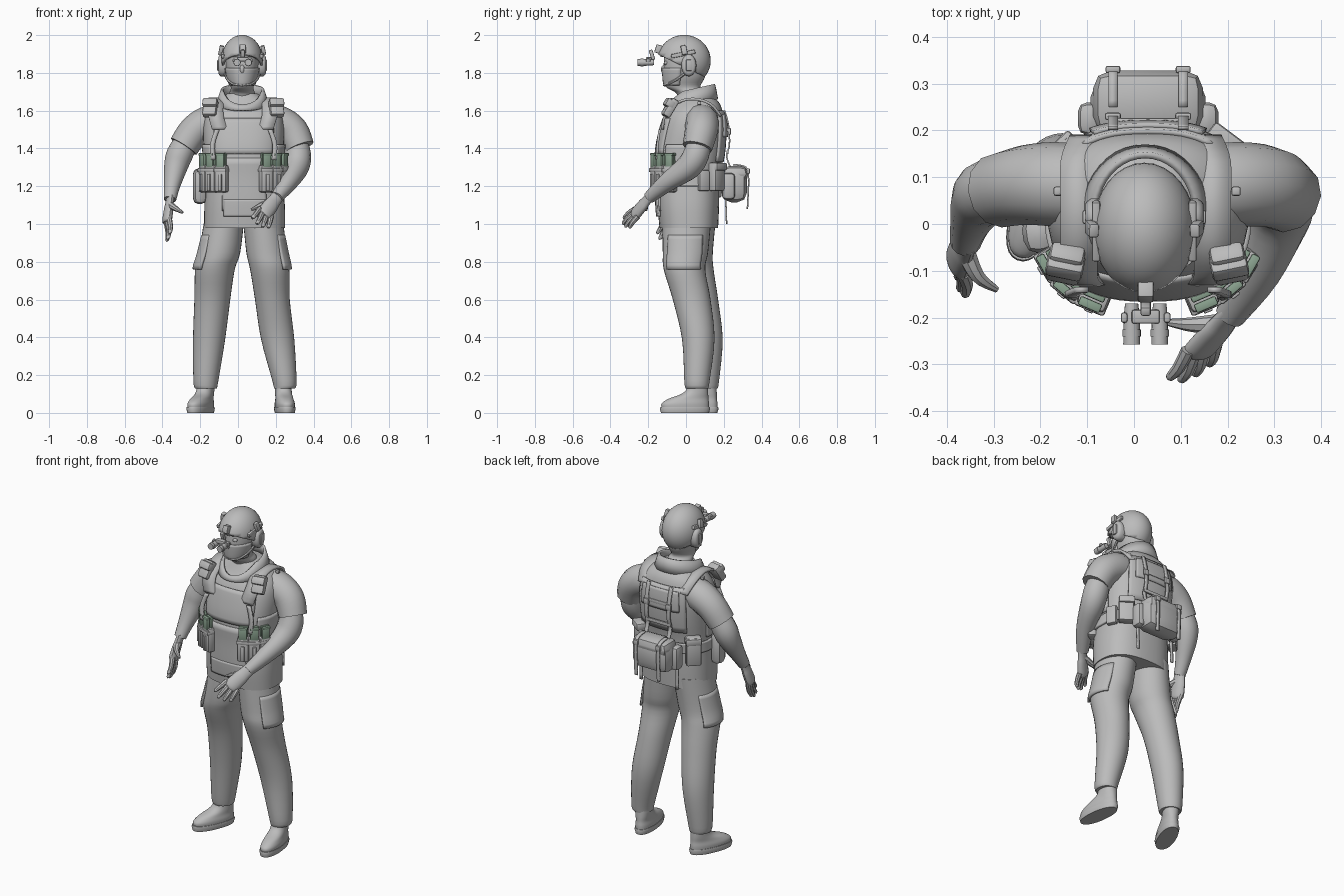
import bpy, bmesh, math
from mathutils import Vector, Matrix

if bpy.data.objects.get("Cube"):
    bpy.data.objects.remove(bpy.data.objects["Cube"], do_unlink=True)

def material(name, rgb):
    m = bpy.data.materials.new(name)
    m.use_nodes = True
    m.diffuse_color = (*rgb, 1)
    shader = next(n for n in m.node_tree.nodes if n.type == 'BSDF_PRINCIPLED')
    shader.inputs["Base Color"].default_value = (*rgb, 1)
    return m

GREY = material("plain grey", (0.5, 0.5, 0.5))
GREEN = material("magazine green", (0.26, 0.37, 0.28))

def finish(name, bm, mat=GREY, thick=0):
    bmesh.ops.recalc_face_normals(bm, faces=bm.faces[:])
    for f in bm.faces:
        f.smooth = True
    for e in bm.edges:
        e.smooth = len(e.link_faces) < 2 or e.calc_face_angle(0) < math.radians(42)
    me = bpy.data.meshes.new(name)
    bm.to_mesh(me)
    bm.free()
    me.materials.append(mat)
    ob = bpy.data.objects.new(name, me)
    bpy.context.scene.collection.objects.link(ob)
    if thick:
        mod = ob.modifiers.new("thickness", 'SOLIDIFY')
        mod.thickness, mod.offset = thick, 0
    return ob

def dense(rows, k=4):
    """Smooth curve through rows of numbers."""
    out = []
    for i in range(len(rows) - 1):
        quad = (rows[max(i - 1, 0)], rows[i], rows[i + 1], rows[min(i + 2, len(rows) - 1)])
        for t in (j / k for j in range(k)):
            out.append([0.5 * (2 * b + (c - a) * t + (2 * a - 5 * b + 4 * c - d) * t * t
                               + (3 * b - a - 3 * c + d) * t ** 3) for a, b, c, d in zip(*quad)])
    return out + [list(rows[-1])]

def skin(name, rings, closed=True, thick=0):
    bm = bmesh.new()
    vs = [[bm.verts.new(p) for p in r] for r in rings]
    n = len(rings[0])
    for a, b in zip(vs, vs[1:]):
        for i in range(n if closed else n - 1):
            bm.faces.new((a[i], a[(i + 1) % n], b[(i + 1) % n], b[i]))
    if closed and not thick:
        bm.faces.new(vs[0])
        bm.faces.new(vs[-1])
    return finish(name, bm, GREY, thick)

def on_ring(row, a, off=0, e=1.0):
    """Point on a level ring (z, cx, cy, rx, ry); angle 0 is the front."""
    z, cx, cy, rx, ry = row
    s, c = (math.copysign(abs(v) ** e, v) for v in (math.sin(a), math.cos(a)))
    return Vector((cx + (rx + off) * s, cy - (ry + off) * c, z))

def loft(name, rows, e=1.0, n=32):
    return skin(name, [[on_ring(r, math.tau * i / n, 0, e) for i in range(n)] for r in rows])

def row_at(rows, z):
    rows = sorted(rows)
    a, b = next((p for p in zip(rows, rows[1:]) if p[0][0] <= z <= p[1][0]), rows[-2:])
    return [p + (q - p) * (z - a[0]) / (b[0] - a[0]) for p, q in zip(a, b)]

def patch(name, rows, a0, a1, z0, z1, low=.008, high=.008, e=1.0, thick=.012):
    """Thin panel that follows a lofted body; angles in degrees."""
    rings = []
    for t in (j / 8 for j in range(9)):
        r = row_at(rows, z0 + (z1 - z0) * t)
        rings.append([on_ring(r, math.radians(a0 + (a1 - a0) * i / 14), low + (high - low) * t, e) for i in range(15)])
    skin(name, rings, False, thick)

def tube(name, pts, n=14, k=4, flat=1.0, normal=Vector((0, 1, 0))):
    """Round limb through (x, y, z, radius) points, optionally flattened."""
    rows = dense(pts, k)
    c, rings = [Vector(r[:3]) for r in rows], []
    for i, r in enumerate(rows):
        t = (c[min(i + 1, len(c) - 1)] - c[max(i - 1, 0)]).normalized()
        u = t.cross(Vector((0, 1, 0)) if abs(t.y) < .9 else Vector((0, 0, 1))).normalized()
        ds = [(u * math.cos(math.tau * s / n) + t.cross(u) * math.sin(math.tau * s / n)) * r[3] for s in range(n)]
        rings.append([c[i] + d - normal * d.dot(normal) * (1 - flat) for d in ds])
    skin(name, rings)

def box(name, loc, size, rot=(0, 0, 0), bevel=.005, mat=GREY):
    bm = bmesh.new()
    bmesh.ops.create_cube(bm, size=1, matrix=Matrix.Diagonal((*size, 1)))
    bmesh.ops.bevel(bm, geom=bm.edges[:], offset=bevel, segments=2, affect='EDGES', profile=.5)
    ob = finish(name, bm, mat)
    ob.location, ob.rotation_euler = loc, rot

def ribbon(name, path, width, thick=.012):
    half = Vector((width / 2, 0, 0))
    skin(name, [[Vector(p) - half, Vector(p) + half] for p in dense(path)], False, thick)

def ball(name, loc, scale, cut=None):
    bm = bmesh.new()
    place_at = Matrix.Translation(loc) @ Matrix.Diagonal((*scale, 1))
    bmesh.ops.create_uvsphere(bm, u_segments=32, v_segments=20, radius=1, matrix=place_at)
    if cut:
        geom = bm.verts[:] + bm.edges[:] + bm.faces[:]
        bmesh.ops.bisect_plane(bm, geom=geom, plane_co=cut[0], plane_no=cut[1], clear_inner=True)
    finish(name, bm, GREY, .012 if cut else 0)

# Torso: jacket and vest body
SQ = .8
torso = dense([(.98, .035, .015, .215, .155), (1.1, .035, .012, .213, .163), (1.25, .03, .012, .203, .165),
               (1.38, .03, .02, .21, .178), (1.5, .03, .035, .215, .17), (1.58, .03, .045, .2, .152),
               (1.64, .025, .055, .155, .122), (1.69, .022, .045, .08, .085)])
loft("torso", torso, SQ, 40)
for name, a0, a1, z0, z1, off in (
        ("chest_panel", -42, 42, 1.37, 1.56, .002), ("belly_panel", -28, 28, 1.07, 1.35, .001),
        ("lower_pocket", -25, 25, 1.04, 1.13, .006), ("back_panel", 140, 220, 1.33, 1.6, .004),
        ("back_plate", 152, 208, 1.46, 1.58, .012), ("belt", 68, 292, 1.2, 1.26, .01),
        ("side_band", 50, 100, 1.28, 1.42, .003), ("side_band", -100, -50, 1.28, 1.42, .003)):
    patch(name, torso, a0, a1, z0, z1, off, off, SQ)

def place(name, deg, z, size, out, bevel=.008, mat=GREY):
    """Box standing on the torso surface and facing outward."""
    r, a = row_at(torso, z), math.radians(deg)
    turn = math.atan2(math.sin(a) / r[3], math.cos(a) / r[4])
    p = on_ring(r, a, 0, SQ) + Vector((math.sin(turn), -math.cos(turn), 0)) * out
    box(name, p, size, (0, 0, turn), bevel, mat)

# Magazine pouches wrapped round both sides of the belly
for a in (-64, -45, -27, 27, 45, 64):
    place("magazine_pouch", a, 1.24, (.066, .05, .145), .02, .012)
    place("pouch_lip", a, 1.285, (.07, .055, .022), .021, .006)
    place("pouch_tab", a, 1.22, (.02, .012, .09), .048, .003)
    for out in (.008, .032):
        place("magazine", a, 1.335, (.046, .017, .07), out, .004, GREEN)
        place("magazine_cap", a, 1.368, (.05, .02, .014), out, .004, GREEN)

# Hip pouches
for a, z, h in ((-130, 1.225, .17), (138, 1.25, .15)):
    place("rear_pouch", a, z, (.085, .05, h), .025, .01)
    place("rear_pouch_flap", a, z + h * .36, (.09, .056, .04), .027)
place("round_pouch", -84, 1.2, (.085, .07, .19), .03, .03)
place("left_hip_pouch", 112, 1.23, (.06, .03, .11), .015)

# Shoulder straps, front pouches, back webbing and pack
for s in (-1, 1):
    x = .025 + s * .142
    ribbon("shoulder_strap", [(x - s * .02, -.125, 1.5), (x, -.11, 1.575), (x, -.05, 1.64), (x, .04, 1.662),
                              (x, .13, 1.635), (x - s * .02, .185, 1.57)], .08, .014)
    x = .028 + s * .175
    box("shoulder_pouch", (x, -.085, 1.615), (.075, .045, .105), (-.55, 0, s * .2), .012)
    box("shoulder_pouch_flap", (x, -.088, 1.638), (.08, .05, .045), (-.55, 0, s * .2), .01)
    box("strap_buckle", (x + s * .015, .07, 1.64), (.02, .02, .02))
    ribbon("side_strap", [(.03 + s * .14, -.14, 1.5), (.03 + s * .165, -.15, 1.42), (.03 + s * .16, -.155, 1.34)], .025)
    x = .03 + s * .075
    ribbon("pack_strap", [(x, .205, 1.6), (x, .225, 1.52), (x, .23, 1.42), (x, .215, 1.36), (x, .235, 1.3)], .022, .008)
    box("strap_clip", (x, .23, 1.49), (.034, .016, .035))
    ribbon("pack_front_strap", [(x, .25, 1.315), (x, .317, 1.3), (x, .331, 1.24), (x, .328, 1.14), (x, .325, 1.08)], .02, .008)
    box("pack_clip", (x, .33, 1.28), (.032, .016, .03))
    ribbon("hanging_strap", [(.03 + s * .12, .21, 1.14), (.03 + s * .12, .215, 1.0)], .018, .008)
    box("pack_side", (.03 + s * .125, .225, 1.2), (.05, .07, .14), bevel=.02)
    box("back_webbing", (.03, .22, 1.44 + s * .06), (.17, .012, .02), bevel=.003)
box("pack", (.03, .255, 1.21), (.245, .135, .19), bevel=.05)
box("pack_flap", (.03, .26, 1.265), (.235, .135, .085), bevel=.038)

# Collar, higher at the sides and back
collar = []
for t, rx, ry in ((0, .135, .14), (.5, .122, .133), (1, .108, .124)):
    collar.append([])
    for a in (math.tau * i / 40 for i in range(40)):
        back = (1 - math.cos(a)) / 2
        z = 1.60 + .06 * back + t * (.03 + .05 * min(1, 3 * back))
        collar[-1].append(on_ring((z, .024, .023, rx, ry), a))
skin("collar", collar, thick=.014)

# Head, mask and helmet
hx = .022
head = dense([(1.62, hx, .035, .07, .075), (1.69, hx, .025, .068, .075), (1.725, hx, -.015, .06, .09),
              (1.78, hx, -.008, .078, .109), (1.85, hx, -.005, .087, .113), (1.93, hx, -.005, .08, .105)])
loft("head", head)
patch("mask", head, -80, 80, 1.735, 1.825, .002, .003)
ball("nose", (hx, -.115, 1.818), (.014, .018, .024))
ball("helmet", (hx, -.01, 1.865), (.104, .135, .13), ((hx, 0, 1.828), (0, .43, .9)))
patch("brow_band", head, -70, 70, 1.885, 1.91, .014, .018)
gx = hx + .003
for s in (-1, 1):
    ball("eye", (hx + s * .032, -.105, 1.853), (.014, .012, .011))
    x = hx + s * .1
    tube("ear_cup", [(x - s * .02, .015, 1.84, .058), (x + s * .014, .015, 1.84, .058), (x + s * .026, .015, 1.84, .042)], 20, 2, .68)
    box("ear_cup_plate", (x + s * .026, .015, 1.84), (.012, .03, .06))
    box("helmet_rail", (x + s * .003, -.015, 1.9), (.018, .13, .022), (.2, 0, 0))
    box("rail_clamp", (x + s * .012, -.01, 1.92), (.022, .03, .05), (.2, s * -.2, 0))
    tube("chin_strap", [(x - s * .008, .0, 1.8, .007), (hx + s * .078, -.05, 1.765, .007),
                        (hx + s * .045, -.1, 1.74, .007), (hx, -.115, 1.735, .007)], 6)
    # Night goggles
    x = gx + s * .03
    tube("goggle_tube", [(x, -.17, 1.855, .014), (x, -.2, 1.855, .017), (x, -.257, 1.855, .018)], 16, 2)
    tube("goggle_ring", [(x, -.225, 1.855, .02), (x, -.24, 1.855, .02)], 16, 1)
    box("goggle_knob", (x + s * .016, -.2, 1.866), (.014, .022, .018))
box("goggle_bridge", (gx, -.198, 1.872), (.06, .03, .022))
box("goggle_arm", (gx, -.18, 1.895), (.022, .02, .055), (.3, 0, 0))
box("helmet_mount", (gx, -.143, 1.925), (.034, .04, .045), (-.3, 0, 0))

# Arms: sleeve, forearm and hand
tube("right_sleeve", [(-.1, .08, 1.55, .088), (-.17, .085, 1.53, .09), (-.235, .083, 1.485, .085), (-.288, .072, 1.41, .08)], 12)
tube("right_forearm", [(-.26, .08, 1.46, .06), (-.308, .07, 1.37, .07), (-.33, .05, 1.3, .062), (-.35, .0, 1.2, .043),
                       (-.36, -.04, 1.13, .033)])
tube("left_sleeve", [(.15, .08, 1.55, .088), (.22, .085, 1.535, .09), (.287, .08, 1.488, .087), (.325, .06, 1.405, .08)], 12)
tube("left_forearm", [(.3, .07, 1.45, .06), (.316, .055, 1.37, .07), (.308, .01, 1.3, .067), (.265, -.1, 1.22, .05),
                      (.205, -.195, 1.14, .033)])

def hand(side, wrist, knuckles, tips, thumb):
    w, ks, ts = Vector(wrist), [Vector(p) for p in knuckles], [Vector(p) for p in tips]
    mid = sum(ks, Vector()) / 4
    normal = (ks[0] - w).cross(ks[3] - w).normalized()
    palm = [(*w.lerp(mid, t), r) for t, r in ((-.15, .034), (.2, .036), (.5, .041), (1, .042), (1.14, .032))]
    tube(side + "_palm", palm, flat=.58, normal=normal)
    for k, t in zip(ks, ts):
        bend = k.lerp(t, .55) + (t - k).length * .06 * normal
        tube(side + "_finger", [(*k, .015), (*bend, .0135), (*k.lerp(t, .95), .01), (*t, .005)], 8, 2)
    pts = [w.lerp(mid, .25)] + [Vector(p) for p in thumb]
    tube(side + "_thumb", [(*p, r) for p, r in zip(pts, (.022, .016, .007))], 8)

hand("left", (.205, -.195, 1.14), [(.115, -.27, 1.08), (.13, -.272, 1.06), (.15, -.265, 1.045), (.175, -.255, 1.04)],
     [(.075, -.33, 1.03), (.1, -.335, 1.0), (.13, -.322, .985), (.16, -.3, .98)], [(.125, -.215, 1.1), (.07, -.21, 1.075)])
hand("right", (-.36, -.04, 1.13), [(-.365, -.105, 1.03), (-.375, -.09, 1.02), (-.38, -.07, 1.015), (-.38, -.05, 1.02)],
     [(-.36, -.152, .95), (-.37, -.14, .92), (-.375, -.115, .91), (-.375, -.09, .92)], [(-.335, -.11, 1.085), (-.293, -.14, 1.06)])

# Trousers with flared cargo pockets
right = dense([(1.04, -.07, .03, .105, .13), (.85, -.098, .02, .11, .122), (.76, -.122, .03, .105, .116),
               (.6, -.136, .07, .095, .1), (.39, -.153, .102, .085, .092), (.17, -.17, .105, .066, .07), (.13, -.17, .105, .058, .062)])
left = dense([(1.04, .13, .005, .105, .13), (.85, .152, -.003, .108, .12), (.76, .168, -.008, .104, .11),
              (.6, .182, .03, .092, .1), (.39, .21, .065, .088, .086), (.17, .246, .058, .064, .067), (.13, .246, .058, .056, .06)])
for name, rows, s in (("right", right, -1), ("left", left, 1)):
    loft(name + "_trouser_leg", rows)
    patch(name + "_cargo_pocket", rows, s * 40, s * 135, .76, .94, .009, -.004)

# Boots
boot = dense([(.025, 0, -.062, .05, .126), (.05, 0, -.062, .051, .126), (.075, 0, -.045, .046, .106),
              (.1, 0, -.012, .044, .072), (.13, 0, .002, .044, .056), (.19, 0, .004, .046, .05)])
sole = [(0, 0, -.064, .05, .128), (.022, 0, -.064, .055, .134), (.032, 0, -.064, .053, .131)]
for name, x, y, turn in (("right", -.173, .105, -.4), ("left", .24, .058, .12)):
    for part, rows in (("boot", boot), ("boot_sole", sole)):
        ob = loft(name + "_" + part, rows, .9)
        ob.location, ob.rotation_euler = (x, y, 0), (0, 0, turn)
